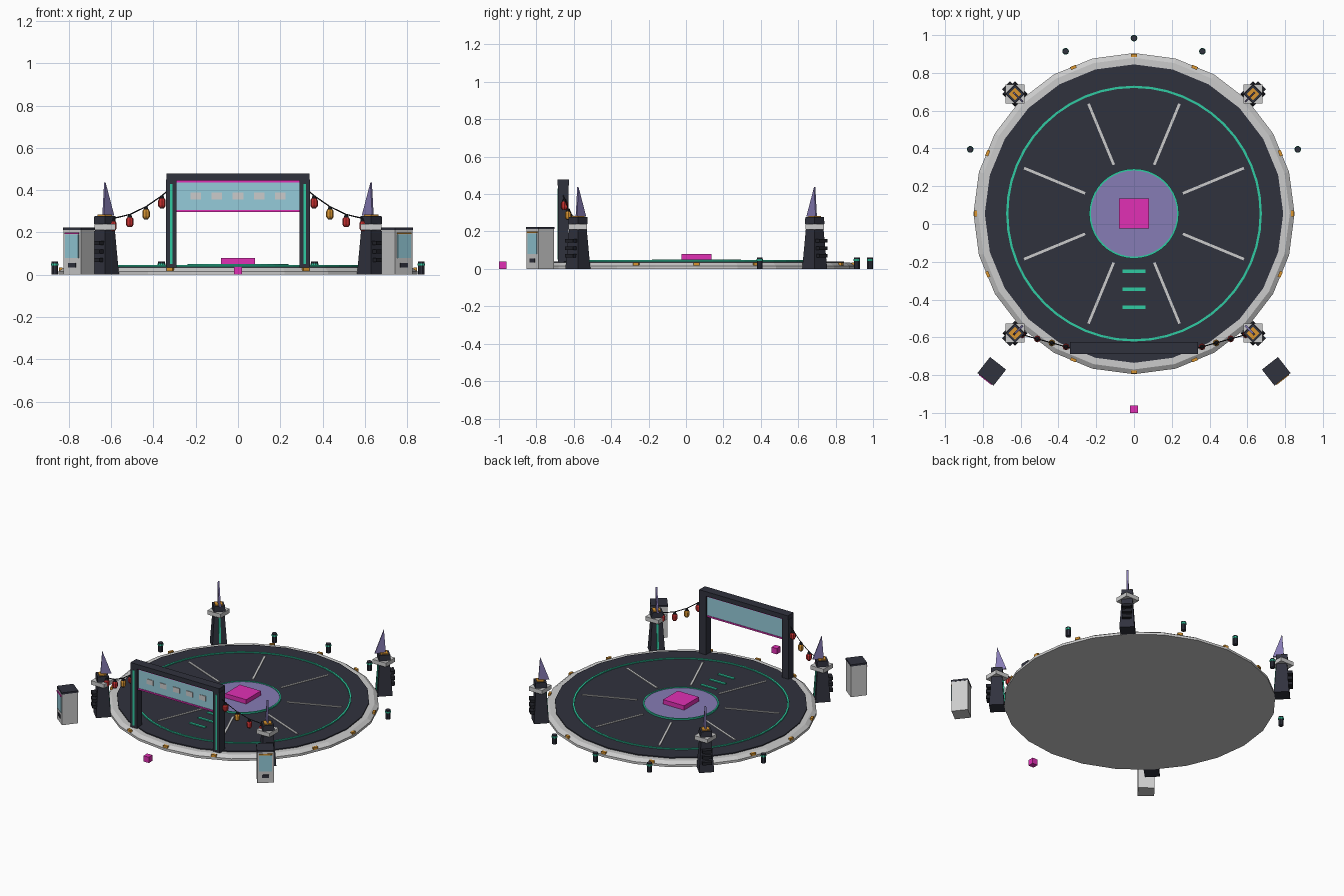
import bpy, bmesh, math
from mathutils import Vector, Matrix

if "Cube" in bpy.data.objects:
    bpy.data.objects.remove(bpy.data.objects["Cube"])

CY = 0.055  # pad centre in y
COL = {'dark': (.03, .032, .048), 'green': (.03, .6, .36), 'pink': (.75, .03, .46),
       'purple': (.24, .2, .46), 'cyan': (.3, .6, .7), 'orange': (.7, .3, .03),
       'red': (.6, .03, .03), 'black': (.015, .016, .022)}
MATS = {}


def paint(ob, col):
    if col:
        if col not in MATS:
            MATS[col] = bpy.data.materials.new(col)
            MATS[col].diffuse_color = (*COL[col], 1)
        ob.data.materials.append(MATS[col])
    return ob


def finish(name, bm, col, M):
    bm.transform(M)
    bmesh.ops.recalc_face_normals(bm, faces=bm.faces)
    me = bpy.data.meshes.new(name)
    bm.to_mesh(me)
    bm.free()
    ob = bpy.data.objects.new(name, me)
    bpy.context.collection.objects.link(ob)
    return paint(ob, col)


def frame(x, y, ang=0, z=0):
    return Matrix.Translation((x, y, z)) @ Matrix.Rotation(ang, 4, 'Z')


ID = Matrix.Identity(4)


def box(name, c, s, col=None, M=ID):
    bm = bmesh.new()
    bmesh.ops.create_cube(bm, size=1)
    bm.transform(Matrix.Translation(c) @ Matrix.Diagonal((*s, 1)))
    return finish(name, bm, col, M)


def lathe(name, prof, n, col=None, M=ID, closed=False):
    """Spin an (r, z) profile with n flat sides; closed makes a ring."""
    bm = bmesh.new()
    rows = [[bm.verts.new((r * math.cos(2 * math.pi * i / n), r * math.sin(2 * math.pi * i / n), z))
             for i in range(n)] for r, z in prof]
    pairs = list(zip(rows, rows[1:]))
    if closed:
        pairs.append((rows[-1], rows[0]))
    else:
        bm.faces.new(rows[0])
        bm.faces.new(rows[-1])
    for a, b in pairs:
        for i in range(n):
            j = (i + 1) % n
            bm.faces.new((a[i], a[j], b[j], b[i]))
    return finish(name, bm, col, M)


def ring(name, r0, r1, z0, z1, n, col, M):
    return lathe(name, [(r0, z0), (r1, z0), (r1, z1), (r0, z1)], n, col, M, True)


# landing platform
C = frame(0, CY)
lathe('platform_base', [(.85, 0), (.85, .016), (.825, .033)], 24, None, C)
lathe('platform_deck', [(.79, .025), (.79, .04)], 24, 'dark', C)
ring('outer_glow_ring', .665, .677, .038, .047, 48, 'green', C)
lathe('centre_disc', [(.228, .038), (.228, .046)], 40, 'purple', C)
ring('centre_glow_ring', .228, .238, .038, .05, 40, 'green', C)
box('centre_block', (0, 0, .065), (.16, .16, .03), 'pink', C)
for k in range(8):
    box('deck_spoke', (.455, 0, .041), (.35, .014, .006), None,
        frame(0, CY, math.radians(22.5 + 45 * k)))
for y in (-.25, -.345, -.44):
    box('guide_bar', (0, y, .042), (.12, .018, .008), 'green')
for k in range(16):
    if k % 4 != 2:
        box('rim_lamp', (.838, 0, .026), (.016, .032, .016), 'orange',
            frame(0, CY, math.radians(22.5 * k)))

# entrance gate
GY = -.657
box('gate_header', (0, GY, .462), (.676, .062, .032), 'dark')
box('gate_screen', (0, GY, .371), (.6, .024, .132), 'cyan')
for z in (.441, .302):
    box('gate_trim', (0, GY, z), (.6, .032, .01), 'pink')
for i in range(-2, 3):
    box('screen_dash', (i * .1, GY - .013, .372), (.05, .006, .034))
for s in (-1, 1):
    box('gate_post', (s * .315, GY, .24), (.05, .055, .42), 'dark')
    box('gate_post_strip', (s * .315, GY - .028, .24), (.012, .006, .38), 'green')

# four corner pylons; local x points away from the centre
for sx in (-1, 1):
    for sy in (-1, 1):
        M = frame(sx * .63, CY + sy * .633, math.atan2(sy, sx))
        D = M @ Matrix.Rotation(math.pi / 4, 4, 'Z')
        lathe('pylon_body', [(.067, 0), (.047, .215)], 4, 'dark', D)
        box('pylon_collar', (0, 0, .225), (.1, .1, .028), None, D)
        lathe('pylon_head', [(.052, .239), (.05, .277)], 4, 'dark', D)
        lathe('pylon_lamp', [(.034, .275), (.034, .284)], 4, 'orange', D)
        for z in (.07, .11, .15):
            box('pylon_fin', (.05, 0, z), (.034, .06, .02), 'black', M)
        box('pylon_strip', (-.042, 0, .115), (.008, .012, .17), 'green',
            M @ Matrix.Translation((0, 0, 0)) @ Matrix.Shear('XY', 4, (.066, 0))
            @ Matrix.Translation((-.008, 0, 0)))
        # triangular blade on top
        bm = bmesh.new()
        tri = [(-.058, .28), (.012, .28), (.0, .437)]
        a, b = [[bm.verts.new((x, t, z)) for x, z in tri] for t in (-.005, .005)]
        bm.faces.new(a)
        bm.faces.new(b)
        for i in range(3):
            j = (i + 1) % 3
            bm.faces.new((a[i], a[j], b[j], b[i]))
        finish('pylon_blade', bm, 'purple', M)

# lantern strings from gate to front pylons
for s in (-1, 1):
    pts = [(.335, .395), (.36, .374), (.435, .322), (.512, .285), (.592, .266), (.625, .266)]
    P = [Vector((s * x, GY + .08 * (x - .335) / .29, z)) for x, z in pts]
    cu = bpy.data.curves.new('lantern_wire', 'CURVE')
    cu.dimensions = '3D'
    cu.bevel_depth = .003
    cu.bevel_resolution = 0
    sp = cu.splines.new('POLY')
    sp.points.add(len(P) - 1)
    for q, p in zip(sp.points, P):
        q.co = (*p, 1)
    wire = bpy.data.objects.new('lantern_wire', cu)
    bpy.context.collection.objects.link(wire)
    paint(wire, 'black')
    for p, col in zip(P[1:5], ('red', 'orange', 'red', 'red')):
        L = Matrix.Translation(p)
        lathe('lantern', [(.013, -.056), (.018, -.047), (.018, -.023), (.013, -.014)], 8, col, L)
        lathe('lantern_cap', [(.012, -.015), (.007, 0)], 8, 'black', L)
        lathe('lantern_foot', [(.01, -.06), (.01, -.055)], 8, 'black', L)

# bollards round the back
for x, y in ((0, .984), (-.362, .914), (.362, .914), (-.867, .395), (.867, .395)):
    B = frame(x, y)
    lathe('bollard', [(.016, 0), (.016, .062)], 10, 'dark', B)
    lathe('bollard_band', [(.018, .043), (.018, .054)], 10, 'green', B)

# kiosks; local -y is the screen side
for s, accent in ((-1, 'pink'), (1, 'orange')):
    K = frame(s * .753, -.78, s * math.radians(38))
    box('kiosk_body', (0, 0, .107), (.104, .104, .214), None, K)
    box('kiosk_roof', (0, 0, .218), (.108, .108, .012), 'dark', K)
    box('kiosk_screen', (0, -.052, .135), (.08, .008, .11), 'cyan', K)
    box('kiosk_trim', (0, -.053, .196), (.084, .01, .008), accent, K)
    box('kiosk_slot', (0, -.052, .045), (.045, .008, .022), 'dark', K)

# small crate in front
box('front_crate', (0, -.98, .02), (.04, .04, .04), 'pink')

for m in bpy.data.materials:
    if m.users and not m.is_grease_pencil:
        m.use_nodes = True
        m.node_tree.nodes["Principled BSDF"].inputs["Base Color"].default_value = m.diffuse_color
